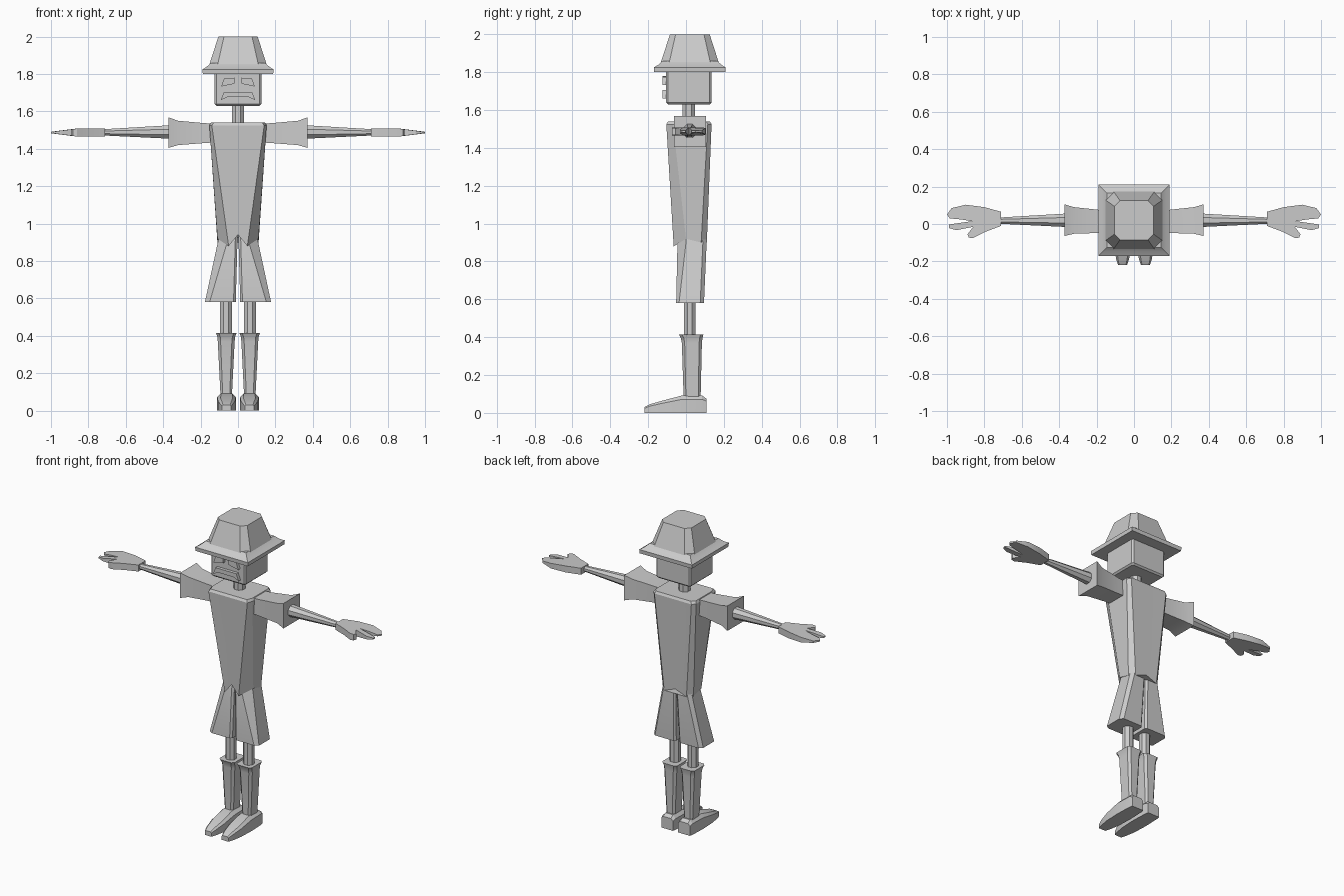
import bpy, bmesh, math

if "Cube" in bpy.data.objects:
    bpy.data.objects.remove(bpy.data.objects["Cube"])

grey = bpy.data.materials.new("plain grey")
grey.diffuse_color = (0.6, 0.6, 0.6, 1)
grey.use_nodes = True
grey.node_tree.nodes["Principled BSDF"].inputs["Base Color"].default_value = grey.diffuse_color


def finish(name, bm, mirror=False):
    bmesh.ops.recalc_face_normals(bm, faces=bm.faces)
    me = bpy.data.meshes.new(name)
    bm.to_mesh(me)
    bm.free()
    ob = bpy.data.objects.new(name, me)
    bpy.context.collection.objects.link(ob)
    me.materials.append(grey)
    bpy.ops.object.select_all(action='DESELECT')
    bpy.context.view_layer.objects.active = ob
    ob.select_set(True)
    bpy.ops.object.shade_smooth_by_angle(angle=math.radians(22))
    if mirror:
        ob.modifiers.new("mirror", 'MIRROR')
    return ob


def loft(name, rings, mirror=False):
    """Skin a list of equal point rings and cap both ends."""
    bm = bmesh.new()
    vs = [[bm.verts.new(p) for p in r] for r in rings]
    n = len(vs[0])
    for a, b in zip(vs, vs[1:]):
        for i in range(n):
            j = (i + 1) % n
            bm.faces.new((a[i], a[j], b[j], b[i]))
    bm.faces.new(vs[0][::-1])
    bm.faces.new(vs[-1])
    return finish(name, bm, mirror)


def box_ring(z, x0, x1, y0, y1, c=0.01):
    """Rectangle with cut corners at height z."""
    return [(x0 + c, y0, z), (x1 - c, y0, z), (x1, y0 + c, z), (x1, y1 - c, z),
            (x1 - c, y1, z), (x0 + c, y1, z), (x0, y1 - c, z), (x0, y0 + c, z)]


def octagon(cx, cy, z, r, axis='z'):
    pts = []
    for i in range(8):
        a = math.pi / 8 + i * math.pi / 4
        u, v = r * math.cos(a), r * math.sin(a)
        pts.append((cx + u, cy + v, z) if axis == 'z' else (cx, cy + u, z + v))
    return pts


# Hat brim and crown
def square(z, h):
    return [(-h, .02 - h, z), (h, .02 - h, z), (h, .02 + h, z), (-h, .02 + h, z)]


loft("hat_brim", [square(1.80, .188), square(1.825, .19), square(1.838, .168), square(1.86, .145)])
loft("hat_crown", [box_ring(1.845, -.155, .155, -.135, .175, .045),
                   box_ring(2.0, -.105, .105, -.085, .125, .03)])

# Head and neck
loft("head", [box_ring(1.63, -.115, .115, -.095, .125, .008),
              box_ring(1.64, -.125, .125, -.105, .135, .01),
              box_ring(1.81, -.125, .125, -.105, .135, .01)])
loft("neck", [octagon(0, .015, 1.52, .036), octagon(0, .015, 1.64, .036)])


# Raised face features
def plate(name, outline, mirror=False):
    loft(name, [[(x, y, z) for x, z in outline] for y in (-.10, -.125)], mirror)


plate("eye", [(.02, 1.78), (.075, 1.775), (.09, 1.733), (.02, 1.748)], True)
plate("mouth", [(-.075, 1.705), (.075, 1.705), (.092, 1.66), (.055, 1.678),
                (-.055, 1.678), (-.092, 1.66)])


# Torso with a notched lower hem
def torso_ring(hw, front, y0, cy, y1, c, zs):
    half = [(0, y0), (front, y0), (hw, y0 + cy), (hw, y1 - c), (hw - c, y1), (0, y1)]
    right = [(x, y, z) for (x, y), z in zip(half, zs)]
    return right + [(-x, y, z) for x, y, z in right[-2:0:-1]]


loft("torso", [torso_ring(.11, .05, -.065, .065, .11, .03, (.94, .88, .92, .90, .90, .93)),
               torso_ring(.153, .14, -.104, .035, .135, .02, [1.525] * 6),
               torso_ring(.145, .13, -.095, .035, .127, .02, [1.54] * 6)])


# Shorts legs
def shorts_ring(z, x0, x1, y0, y1, cx, cy):
    return [(x0 + .012, y0, z), (x1 - cx, y0, z), (x1, y0 + cy, z), (x1, y1 - .02, z),
            (x1 - .02, y1, z), (x0 + .012, y1, z), (x0, y1 - .012, z), (x0, y0 + .012, z)]


loft("shorts_leg", [shorts_ring(.58, .012, .177, -.052, .095, .025, .015),
                    shorts_ring(.90, .003, .108, -.045, .109, .05, .045),
                    shorts_ring(.95, .001, .095, -.03, .105, .045, .03)], True)

# Shins, boots and shoes
loft("shin", [octagon(.064, .02, .38, .034), octagon(.064, .02, .75, .034)], True)
loft("boot", [box_ring(.07, .033, .093, -.012, .077, .012),
              box_ring(.37, .018, .108, -.022, .084, .015),
              box_ring(.395, .015, .11, -.027, .087, .015),
              box_ring(.415, .008, .117, -.037, .092, .015)], True)


def shoe_ring(y, hw, top, c):
    x = .061
    return [(x - hw, y, 0), (x + hw, y, 0), (x + hw, y, top - c), (x + hw - c, y, top),
            (x - hw + c, y, top), (x - hw, y, top - c)]


loft("shoe", [shoe_ring(-.22, .024, .03, .006), shoe_ring(-.19, .034, .046, .01),
              shoe_ring(-.12, .046, .066, .014), shoe_ring(-.02, .05, .092, .02),
              shoe_ring(.085, .046, .092, .02), shoe_ring(.107, .042, .076, .014)], True)


# Flared sleeves
def sleeve_ring(x, z0, z1, y0, y1):
    return [(x, y0, z0), (x, y1, z0), (x, y1, z1), (x, y0, z1)]


loft("sleeve", [sleeve_ring(.11, 1.435, 1.533, -.048, .073),
                sleeve_ring(.19, 1.43, 1.538, -.048, .076),
                sleeve_ring(.32, 1.42, 1.55, -.052, .09),
                sleeve_ring(.372, 1.405, 1.568, -.064, .105)], True)

# Forearms
loft("forearm", [octagon(.36, .02, 1.49, .039, 'x'),
                 octagon(.72, .018, 1.488, .018, 'x')], True)

# Hands: flat outline with fingers and thumb, thinning toward the tips
hand = [(.71, -.01), (.71, .065), (.80, .09), (.90, .103), (.975, .085), (1.0, .05), (.985, .03),
        (.93, .025), (.865, .015), (.93, .006), (.99, -.003), (.988, -.022), (.95, -.033),
        (.86, -.015), (.89, -.055), (.883, -.073), (.86, -.075), (.79, -.04)]


def hand_ring(side):
    return [(x, y, 1.487 + side * (.021 if x < .87 else max(.004, .021 - .14 * (x - .87))))
            for x, y in hand]


loft("hand", [hand_ring(-1), hand_ring(1)], True)
